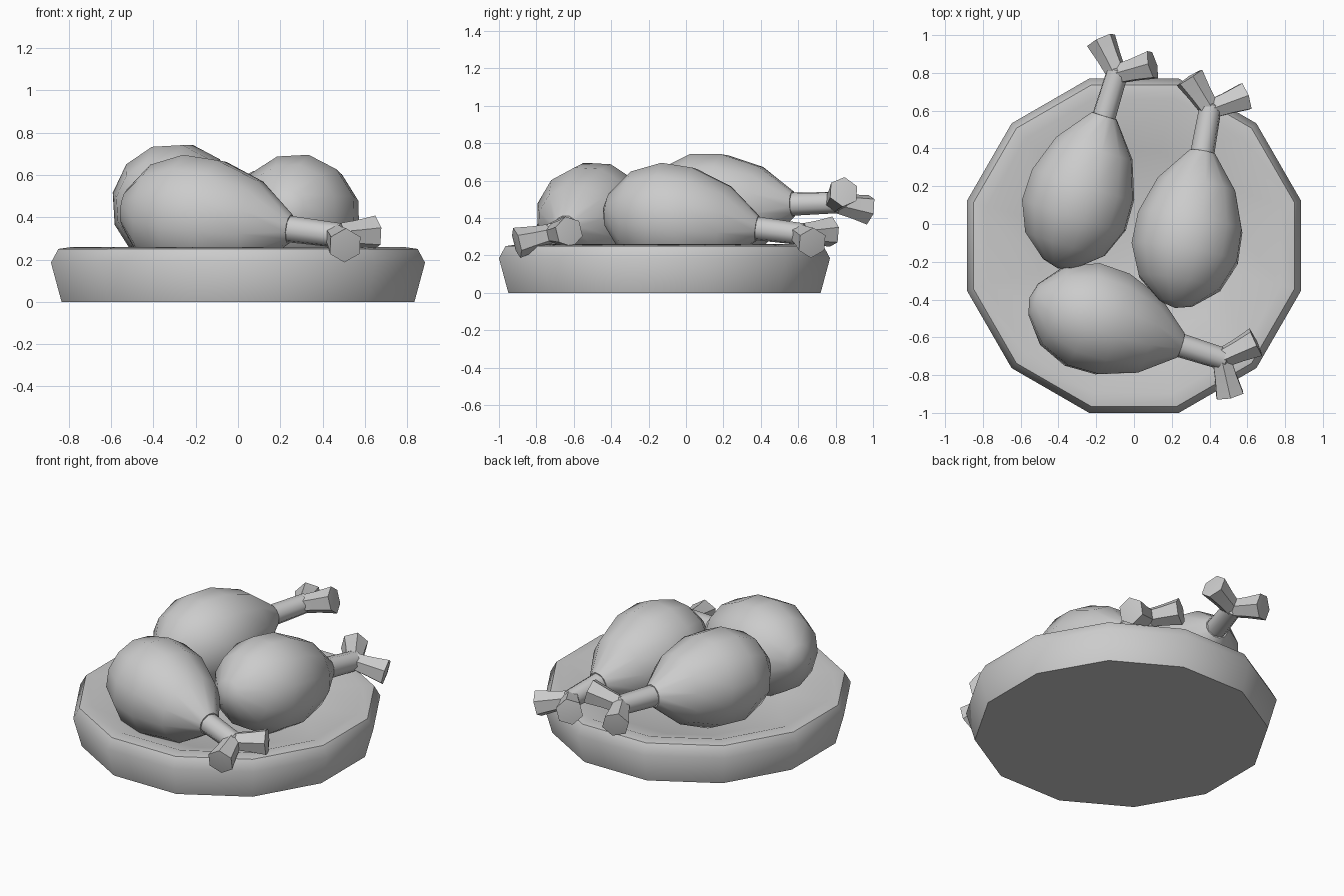
import bpy, bmesh
from math import radians, cos, sin, pi
from mathutils import Vector, Matrix

if "Cube" in bpy.data.objects:
    bpy.data.objects.remove(bpy.data.objects["Cube"])


def lathe(bm, origin, direction, profile, sides, phase=0.0):
    """Surface of revolution: profile is (distance along axis, radius); radius 0 is a pole."""
    origin = Vector(origin)
    rot = Vector(direction).normalized().to_track_quat('Z', 'Y')
    rings = []
    for t, r in profile:
        n = 1 if r == 0 else sides
        rings.append([bm.verts.new(origin + rot @ Vector((
            r * cos(phase + 2 * pi * i / sides), r * sin(phase + 2 * pi * i / sides), t)))
            for i in range(n)])
    for a, b in zip(rings, rings[1:]):
        for i in range(sides):
            j = (i + 1) % sides
            if len(a) == 1:
                bm.faces.new((a[0], b[j], b[i]))
            elif len(b) == 1:
                bm.faces.new((a[i], a[j], b[0]))
            else:
                bm.faces.new((a[i], a[j], b[j], b[i]))


def finish(bm, name, matrix=Matrix(), angle=45):
    bmesh.ops.recalc_face_normals(bm, faces=bm.faces[:])
    mesh = bpy.data.meshes.new(name)
    bm.to_mesh(mesh)
    bm.free()
    obj = bpy.data.objects.new(name, mesh)
    bpy.context.collection.objects.link(obj)
    obj.matrix_world = matrix
    mesh.shade_smooth()
    mesh.set_sharp_from_angle(angle=radians(angle))
    return obj


# Twelve-sided shallow plate (radii given to the flat sides)
k = 1 / cos(pi / 12)
plate = [(0, 0), (0, .835), (.185, .885), (.25, .85), (.26, .78), (.15, .5), (.135, 0)]
bm = bmesh.new()
lathe(bm, (0, -.115, 0), (0, 0, 1), [(z, r * k) for z, r in plate], 12, pi / 12)
finish(bm, "plate")

# Drumsticks lie along local +x from the blunt end
MEAT = [(-.015, 0), (.01, .09), (.12, .225), (.28, .293), (.45, .288), (.65, .215), (.83, .07), (.83, 0)]
PRONGS = [(1.165, -.175), (1.205, .14)]


def drumstick(label, start, heading, tilt, roll):
    m = (Matrix.Translation(start) @ Matrix.Rotation(radians(heading), 4, 'Z')
         @ Matrix.Rotation(radians(-tilt), 4, 'Y') @ Matrix.Rotation(radians(roll), 4, 'X'))
    # Meat
    bm = bmesh.new()
    lathe(bm, (0, 0, 0), (1, 0, 0), MEAT, 12)
    finish(bm, label + "_meat", m)
    # Bone shaft with two flared knuckles
    bm = bmesh.new()
    lathe(bm, (0, 0, 0), (1, 0, 0), [(.78, 0), (.78, .066), (1.08, .06), (1.12, 0)], 8)
    base = Vector((1.06, 0, 0))
    for x, y in PRONGS:
        d = Vector((x, y, 0)) - base
        n = d.length
        lathe(bm, base, d, [(-.02, 0), (0, .055), (n * .5, .066), (n, .083), (n + .008, 0)], 6, pi / 6)
    finish(bm, label + "_bone", m)


drumstick("front_drumstick", (-.54, -.395, .445), -17.5, -7, 12)
drumstick("right_drumstick", (.22, -.43, .445), 80, -7, 12)
drumstick("left_drumstick", (-.40, -.22, .445), 73, 2, -18)
